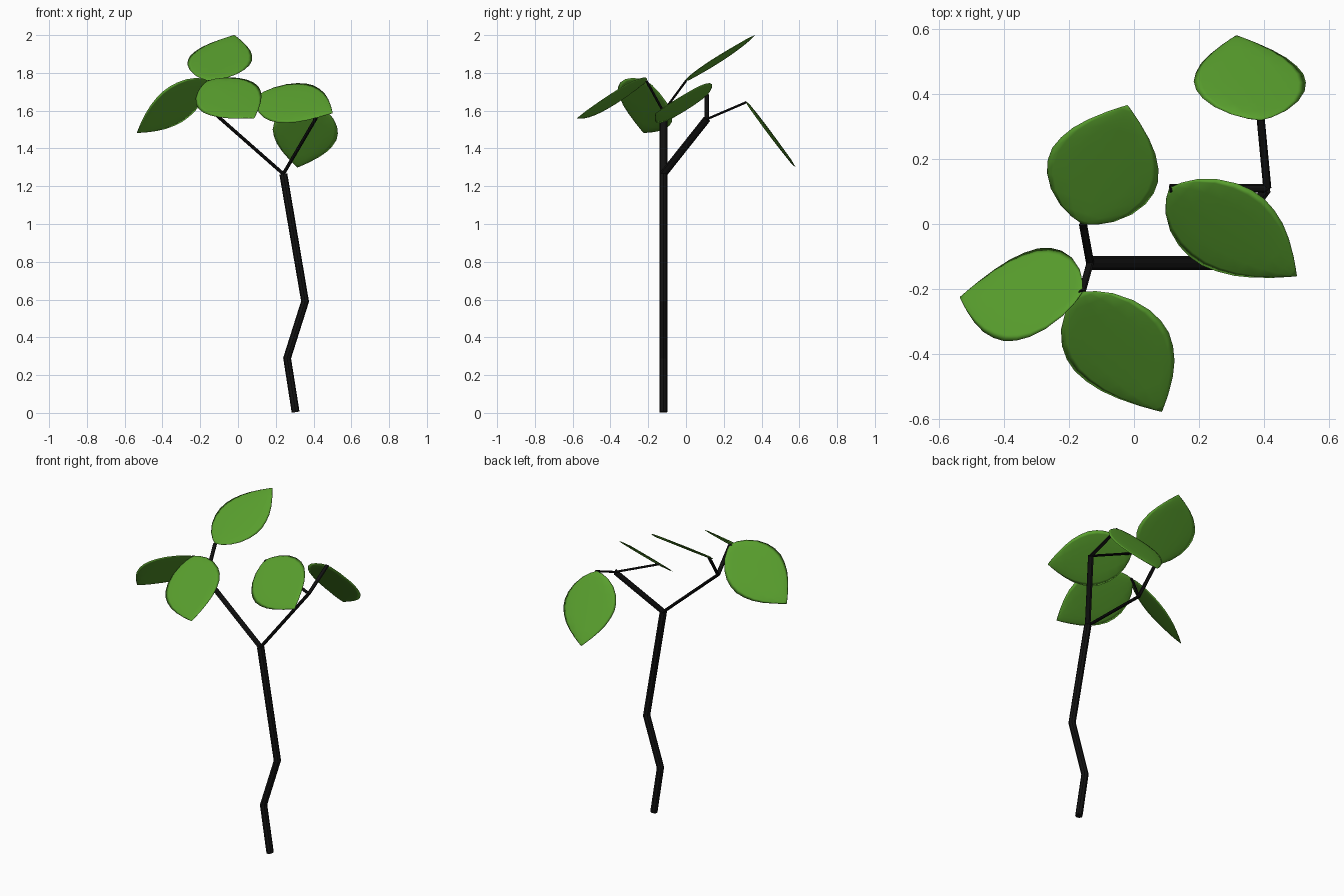
import bpy, bmesh, math
from mathutils import Vector as V

if "Cube" in bpy.data.objects:
    bpy.data.objects.remove(bpy.data.objects["Cube"])


def material(name, rgb):
    m = bpy.data.materials.new(name)
    m.diffuse_color = (*rgb, 1)
    m.use_nodes = True
    m.node_tree.nodes["Principled BSDF"].inputs["Base Color"].default_value = m.diffuse_color
    return m


BARK = material("black bark", (0.006, 0.006, 0.006))
GREEN = material("leaf green", (0.10, 0.35, 0.027))


def sweep(name, points, side, radii, mat, sides=8, smooth=False):
    """Elliptical tube through points; radii = (half width along side, half thickness)."""
    pts = [V(p) for p in points]
    bm = bmesh.new()
    rings = []
    for i, p in enumerate(pts):
        tangent = sum(((pts[j + 1] - pts[j]).normalized()
                       for j in (i - 1, i) if 0 <= j < len(pts) - 1), V()).normalized()
        s = V(side)
        s = (s - tangent * s.dot(tangent)).normalized()
        n = tangent.cross(s)
        rw, rt = radii[i]
        rings.append([bm.verts.new(p + s * rw * math.cos(a) + n * rt * math.sin(a))
                      for a in (2 * math.pi * k / sides for k in range(sides))])
    for a, b in zip(rings, rings[1:]):
        for k in range(sides):
            m = (k + 1) % sides
            bm.faces.new((a[k], a[m], b[m], b[k]))
    bm.faces.new(rings[0])
    bm.faces.new(rings[-1])
    bmesh.ops.recalc_face_normals(bm, faces=bm.faces)
    mesh = bpy.data.meshes.new(name)
    bm.to_mesh(mesh)
    bm.free()
    for f in mesh.polygons:
        f.use_smooth = smooth
    mesh.materials.append(mat)
    ob = bpy.data.objects.new(name, mesh)
    bpy.context.collection.objects.link(ob)
    return ob


# Trunk with its two kinks
Y = -0.12
fork = (0.24, Y, 1.265)
sweep("trunk", [(0.305, Y, 0.004), (0.26, Y, 0.29), (0.355, Y, 0.59), fork],
      (0, 1, 0), [(0.021, 0.021)] * 4, BARK)

# Two flattened main branches
left_end = (-0.135, Y, 1.595)
right_end = (0.41, 0.11, 1.555)
for name, end in (("left_branch", left_end), ("right_branch", right_end)):
    sweep(name, [fork, end], (0, 1, 0), [(0.021, 0.009)] * 2, BARK)

# Thin twigs that carry the leaves
back_tip = (-0.157, 0.0, 1.758)
front_tip = (-0.16, -0.21, 1.758)
rear_tip = (0.39, 0.32, 1.645)
inner_tip = (0.11, 0.11, 1.683)
for name, start, end, side in (
        ("back_twig", left_end, back_tip, (1, 0, 0)),
        ("front_twig", left_end, front_tip, (1, 0.3, 0)),
        ("rear_twig", right_end, rear_tip, (1, 0, 0)),
        ("inner_twig", right_end, inner_tip, (0, 1, 0))):
    sweep(name, [start, end], side, [(0.0125, 0.006)] * 2, BARK)

# Leaf outline: position along the leaf, half width (both as parts of its length)
OUTLINE = [(0, .012), (.03, .09), (.09, .185), (.19, .28), (.3, .34), (.4, .365),
           (.5, .365), (.6, .335), (.7, .285), (.8, .21), (.9, .115), (.96, .05), (1, .004)]


def leaf(name, base, tip, side):
    base, tip = V(base), V(tip)
    length = (tip - base).length
    pts = [base.lerp(tip, u) for u, w in OUTLINE]
    radii = [(w * 0.47, min(0.006, w * 0.06)) for u, w in OUTLINE]
    sweep(name, pts, side, radii, GREEN, 12, True)


leaf("back_leaf", back_tip, (-0.02, 0.365, 2.0), (0.35, -0.02, 0.027))
leaf("left_leaf", front_tip, (-0.535, -0.225, 1.483), (0.075, 0.1425, -0.062))
leaf("front_leaf", front_tip, (0.085, -0.577, 1.56), (0.345, -0.052, 0.036))
leaf("rear_leaf", rear_tip, (0.315, 0.58, 1.30), (0.35, -0.02, 0))
leaf("inner_leaf", inner_tip, (0.50, -0.16, 1.587), (0.27, 0.39, 0.35))
